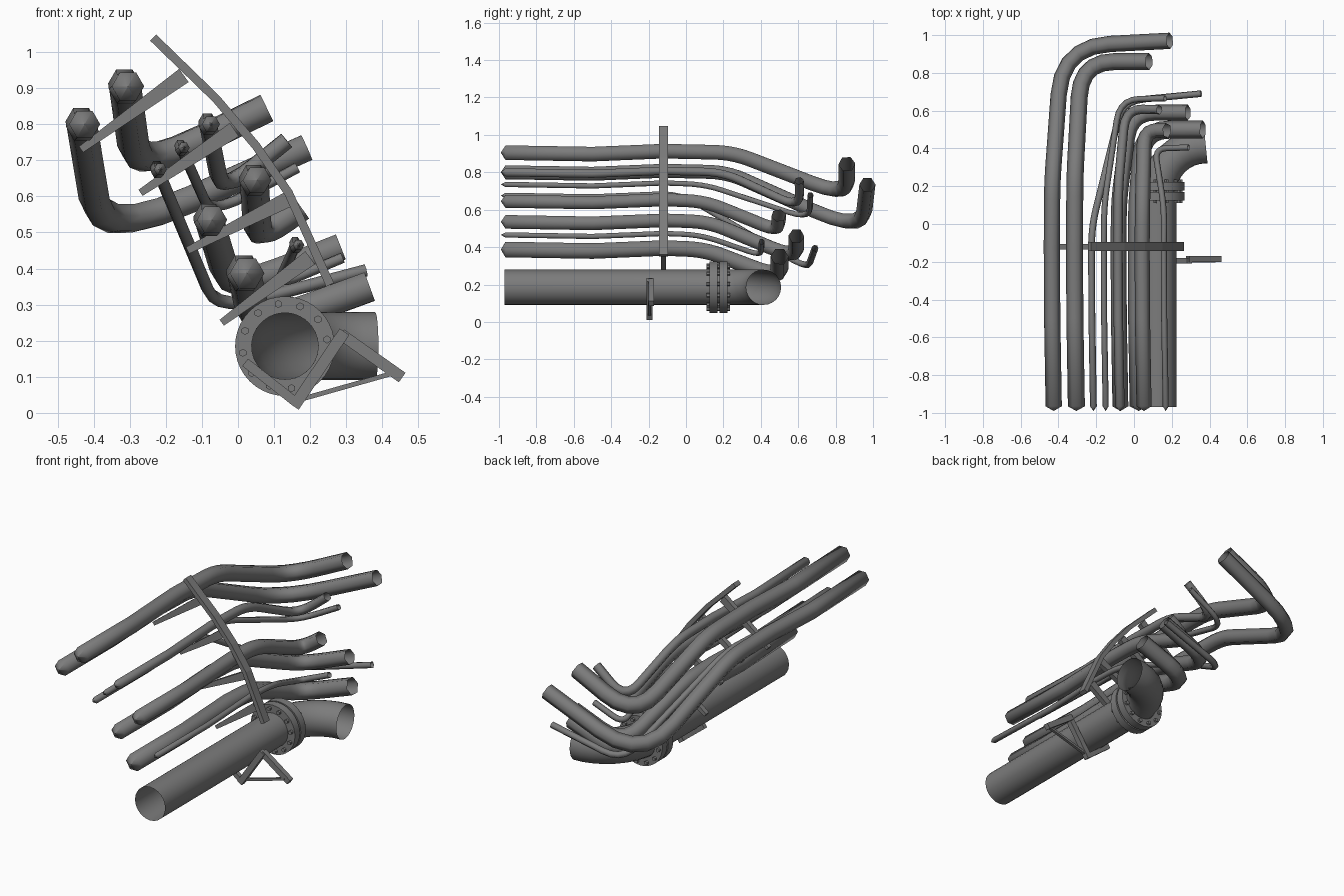
import bpy, bmesh
from math import sin, cos, pi, radians
from mathutils import Vector

cube = bpy.data.objects.get("Cube")
if cube:
    bpy.data.objects.remove(cube)

# Single painted-steel colour
STEEL = (0.2, 0.2, 0.2, 1)
steel = bpy.data.materials.new("grey_steel")
steel.use_nodes = True
steel.diffuse_color = STEEL
steel.node_tree.nodes["Principled BSDF"].inputs["Base Color"].default_value = STEEL


def add_object(name, data):
    """Link a new object and give it the steel material."""
    obj = bpy.data.objects.new(name, data)
    bpy.context.collection.objects.link(obj)
    data.materials.append(steel)
    bpy.ops.object.select_all(action='DESELECT')
    obj.select_set(True)
    bpy.context.view_layer.objects.active = obj


def add_bmesh(name, bm):
    bmesh.ops.recalc_face_normals(bm, faces=bm.faces)
    mesh = bpy.data.meshes.new(name)
    bm.to_mesh(mesh)
    bm.free()
    add_object(name, mesh)


def rounded(corner, before, after, size):
    """Replace a path corner with a smooth bend."""
    a = corner + (before - corner).normalized() * size
    b = corner + (after - corner).normalized() * size
    steps = [i / 5 for i in range(6)]
    return [a * (1 - t) ** 2 + corner * 2 * t * (1 - t) + b * t * t for t in steps]


def tube(name, points, radius, resolution, pointed=False):
    """Sweep an open tube; a pointed one closes its first end with a low cone."""
    curve = bpy.data.curves.new(name, 'CURVE')
    curve.dimensions = '3D'
    curve.bevel_depth = radius
    curve.bevel_resolution = resolution
    spline = curve.splines.new('POLY')
    spline.points.add(len(points) - 1)
    for point, co in zip(spline.points, points):
        point.co = (*co, 1)
    if pointed:
        spline.points[0].radius = 0.001
    add_object(name, curve)
    bpy.ops.object.convert(target='MESH')
    bpy.ops.object.shade_smooth_by_angle(angle=radians(63))


def pipe(name, radius, x, z, shoulder, corner, outlet, bend):
    """Pipe running straight back, sagging to a corner, then turning to its outlet."""
    tip = Vector((x, -0.99, z))
    front = Vector((x, -0.965, z))
    middle = Vector((x - 0.008, -0.5, z - 0.008))
    clamp = Vector((x - 0.01, -0.12, z + 0.008))
    top = Vector((x - 0.008, shoulder, z))
    low, end = Vector(corner), Vector(outlet)
    path = [tip, front, middle, clamp]
    path += rounded(top, clamp, low, 0.1) + rounded(low, top, end, bend) + [end]
    tube(name, path, radius, 1, True)


# Bent pipes, from the top of the rack down
pipe("outer_high_pipe", .045, -.305, .905, .25, (-.28, .86, .67), (.08, .86, .845), .2)
pipe("outer_low_pipe", .043, -.425, .8, .22, (-.38, .94, .48), (.19, .97, .735), .28)
pipe("thin_right_pipe", .025, -.075, .8, .2, (-.045, .61, .61), (.135, .605, .755), .12)
pipe("thin_middle_pipe", .016, -.15, .735, .1, (-.075, .66, .55), (.165, .665, .68), .12)
pipe("thin_left_pipe", .018, -.215, .675, -.01, (-.06, .65, .285), (.355, .69, .395), .12)
pipe("middle_high_pipe", .04, .053, .645, .1, (.055, .495, .485), (.175, .495, .57), .09)
pipe("middle_low_pipe", .042, -.072, .535, .12, (-.02, .59, .34), (.285, .59, .46), .15)
pipe("small_low_pipe", .016, .168, .465, .08, (.11, .4, .355), (.29, .405, .43), .07)
pipe("bottom_pipe", .048, .025, .387, .1, (.05, .5, .235), (.365, .5, .35), .15)

# Main pipe with its elbow
CX, CZ, BEND = 0.13, 0.185, 0.25
elbow = [(CX + BEND * (1 - cos(a)), 0.165 + BEND * sin(a), CZ)
         for a in [i * pi / 16 for i in range(9)]]
tube("main_pipe", [(CX, -0.97, CZ)] + elbow, 0.094, 10)


def flange(name, y):
    """Flange disc with a bore for the main pipe."""
    bm = bmesh.new()
    angles = [2 * pi * i / 40 for i in range(40)]
    rings = [[bm.verts.new((CX + r * cos(a), y + dy, CZ + r * sin(a))) for a in angles]
             for r, dy in ((.092, -.022), (.138, -.022), (.138, .022), (.092, .022))]
    for k, ring in enumerate(rings):
        outer = rings[(k + 1) % 4]
        for i in range(40):
            j = (i + 1) % 40
            bm.faces.new((ring[i], ring[j], outer[j], outer[i]))
    add_bmesh(name, bm)
    bpy.ops.object.shade_smooth_by_angle(angle=radians(35))


# Bolted flange pair
flange("front_flange", 0.147)
flange("back_flange", 0.2)
for i in range(12):
    a = 2 * pi * (i + 0.3) / 12
    bpy.ops.mesh.primitive_cylinder_add(
        vertices=6, radius=0.011, depth=0.125, rotation=(pi / 2, 0, 0),
        location=(CX + .118 * cos(a), 0.173, CZ + .118 * sin(a)))
    bpy.context.object.name = "flange_bolt"
    bpy.context.object.data.materials.append(steel)


def bar(name, path, start_width, end_width, y, half):
    """Flat bar along an x-z path, tapering between two widths, extruded along y."""
    pts = [Vector(p) for p in path]
    last = len(pts) - 1
    left, right = [], []
    for i, p in enumerate(pts):
        d = (pts[min(i + 1, last)] - pts[max(i - 1, 0)]).normalized()
        side = Vector((-d.y, d.x)) * (start_width + (end_width - start_width) * i / last) / 2
        left.append(p + side)
        right.append(p - side)
    bm = bmesh.new()
    face = bm.faces.new([bm.verts.new((p.x, y - half, p.y)) for p in left + right[::-1]])
    extruded = bmesh.ops.extrude_face_region(bm, geom=[face], use_keep_orig=True)["geom"]
    verts = [g for g in extruded if isinstance(g, bmesh.types.BMVert)]
    bmesh.ops.translate(bm, verts=verts, vec=(0, 2 * half, 0))
    add_bmesh(name, bm)


# Curved rack spine and its tapered arms
bar("rack_spine", [(-.235, 1.04), (-.06, .87), (.05, .74), (.14, .61), (.255, .355)],
    .024, .024, -.12, .024)
for start, end in (((-.435, .73), (-.15, .935)), ((-.27, .61), (-.01, .785)),
                   ((-.14, .45), (.155, .6)), ((-.045, .25), (.2, .43))):
    bar("rack_arm", [start, end], .02, .045, -.12, .014)

# Saddle bracket under the main pipe
SADDLE_Y = -.195
bar("saddle_right", [(.295, .225), (.155, .018)], .032, .032, SADDLE_Y, .015)
bar("saddle_left", [(.02, .14), (.16, .03)], .026, .026, SADDLE_Y, .012)
bar("bracket_leg", [(.285, .218), (.455, .098)], .032, .032, SADDLE_Y + .01, .015)
bar("bracket_brace", [(.165, .035), (.43, .11)], .013, .013, SADDLE_Y, .008)
